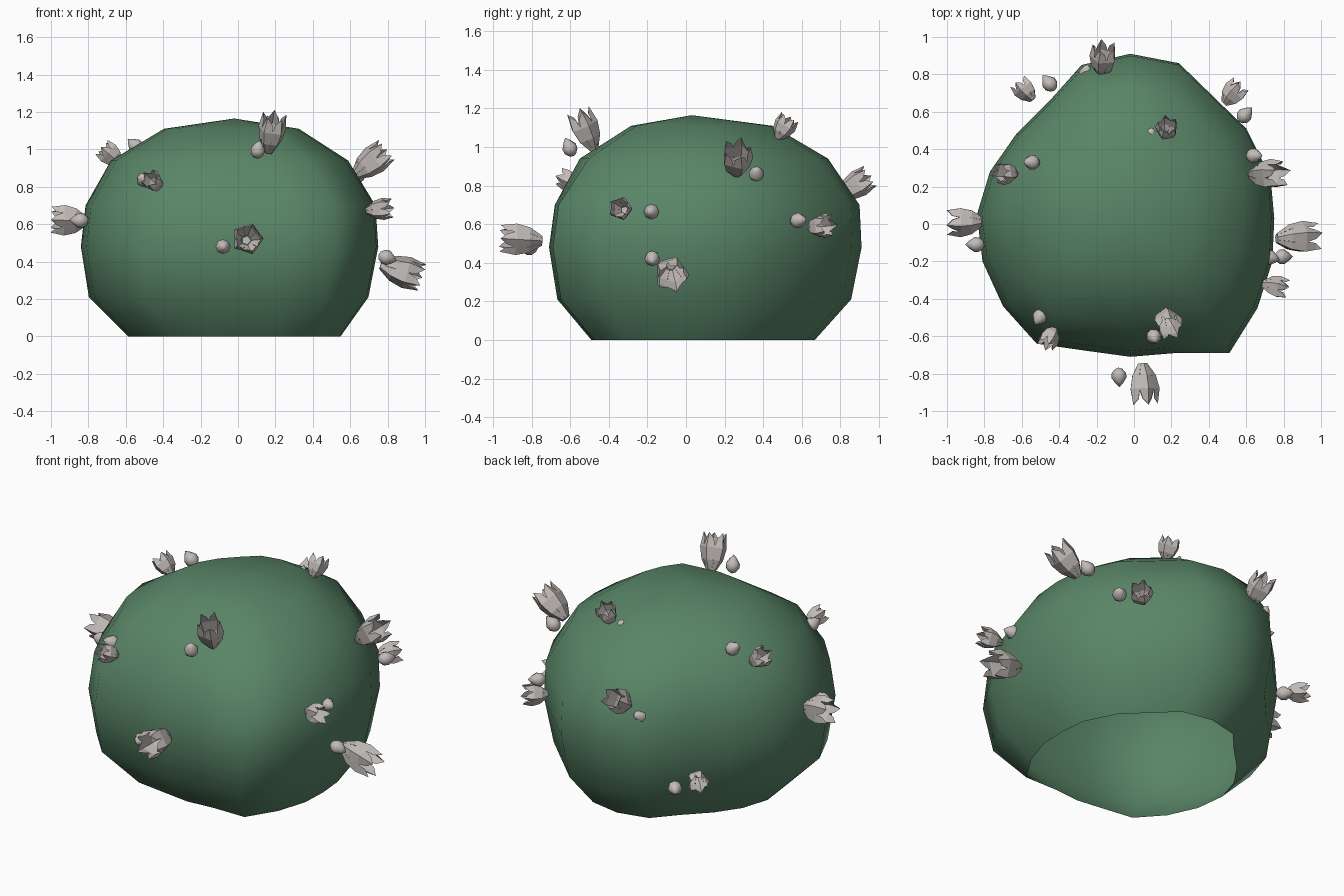
import bpy, bmesh, math
from mathutils import Vector

if "Cube" in bpy.data.objects:
    bpy.data.objects.remove(bpy.data.objects["Cube"])


def material(name, rgb):
    m = bpy.data.materials.new(name)
    m.diffuse_color = (*rgb, 1)
    m.use_nodes = True
    m.node_tree.nodes["Principled BSDF"].inputs["Base Color"].default_value = m.diffuse_color
    return m


GREEN = material("leaf green", (0.10, 0.235, 0.135))
GREY = material("petal grey", (0.54, 0.50, 0.48))


def finish(name, bm, mat, smooth):
    bmesh.ops.remove_doubles(bm, verts=bm.verts, dist=1e-5)
    me = bpy.data.meshes.new(name)
    for f in bm.faces:
        f.smooth = smooth
    bm.to_mesh(me)
    bm.free()
    me.materials.append(mat)
    ob = bpy.data.objects.new(name, me)
    bpy.context.collection.objects.link(ob)
    return ob


def skin(bm, rings):
    """Bridge closed rings of equal length."""
    n = len(rings[0])
    for a, b in zip(rings, rings[1:]):
        for i in range(n):
            j = (i + 1) % n
            bm.faces.new((a[i], a[j], b[j], b[i]))


# Bush: one lopsided plan outline, scaled ring by ring, open underneath
CENTRE = Vector((-0.045, 0.095))
OUTLINE = [(-.02, .91), (-.28, .85), (-.45, .66), (-.63, .48), (-.77, .28), (-.84, .05),
           (-.81, -.2), (-.70, -.44), (-.52, -.64), (-.24, -.68), (-.02, -.71), (.22, -.69),
           (.51, -.69), (.66, -.45), (.74, -.2), (.75, .03), (.73, .25), (.60, .51), (.24, .86)]
# height, scale, ring centre
RINGS = [(0, .715, -.02, .085), (.21, .94, -.05, .09), (.48, 1, -.045, .095),
         (.70, .975, -.04, .105), (.94, .80, -.045, .09), (1.11, .455, -.035, .08)]
bm = bmesh.new()
rings = []
for z, s, cx, cy in RINGS:
    ring = []
    for p in OUTLINE:
        d = (Vector(p) - CENTRE) * s
        # the crown rounds off towards an even circle
        if z > .9:
            d = d.lerp(d.normalized() * .79 * s, .3)
        ring.append(bm.verts.new((cx + d.x, cy + d.y, z)))
    rings.append(ring)
skin(bm, rings)
apex = bm.verts.new((-.02, .03, 1.165))
for i, v in enumerate(rings[-1]):
    bm.faces.new((v, rings[-1][(i + 1) % len(OUTLINE)], apex))
finish("bush", bm, GREEN, True)


def place(ob, centre, direction, length):
    d = Vector(direction).normalized()
    ob.rotation_mode = 'QUATERNION'
    ob.rotation_quaternion = d.to_track_quat('Z', 'Y')
    ob.location = Vector(centre) - d * length / 2


def flower(name, centre, direction, length, width):
    """Half-open bell of five folded, pointed petals."""
    bm = bmesh.new()
    # height, mid radius, edge radius, half angle
    rows = [(0, .16, .14, .62), (.3, .42, .35, .62), (.62, .52, .42, .66), (.85, .47, .36, .45)]
    for k in range(5):
        a = k * math.tau / 5

        def pt(r, ang, h):
            return bm.verts.new((r * width * math.cos(ang), r * width * math.sin(ang), h * length))
        cols = [[pt(e, a - w, h), pt(m, a, h), pt(e, a + w, h)] for h, m, e, w in rows]
        for p, q in zip(cols, cols[1:]):
            for i in range(2):
                bm.faces.new((p[i], p[i + 1], q[i + 1], q[i]))
        tip = pt(.44, a, 1)
        for i in range(2):
            bm.faces.new((cols[-1][i], cols[-1][i + 1], tip))
    # closed base
    bm.faces.new([bm.verts.new((.15 * width * math.cos(i * math.tau / 5),
                                .15 * width * math.sin(i * math.tau / 5), 0))
                  for i in reversed(range(5))])
    place(finish(name, bm, GREY, False), centre, direction, length)


def bud(name, centre, direction, length=.105, radius=.04):
    """Small pointed egg."""
    bm = bmesh.new()
    rings = [[bm.verts.new((r * radius * math.cos(i * math.tau / 8),
                            r * radius * math.sin(i * math.tau / 8), h * length))
              for i in range(8)] for h, r in [(.07, .5), (.28, .95), (.52, 1), (.78, .55)]]
    skin(bm, rings)
    for ring, h in ((rings[0][::-1], 0), (rings[-1], 1)):
        end = bm.verts.new((0, 0, h * length))
        for i in range(8):
            bm.faces.new((ring[i], ring[(i + 1) % 8], end))
    place(finish(name, bm, GREY, True), centre, direction, length)


# Each pair: flower centre, facing direction, length, width, bud centre
PAIRS = [
    ((.05, -.855, .52), (.05, -1, .06), .22, .165, (-.08, -.82, .48)),
    ((.875, -.075, .35), (1, .03, -.32), .235, .175, (.80, -.175, .42)),
    ((.71, .265, .93), (1, 0, .8), .22, .16, (.645, .365, .865)),
    ((.755, -.335, .68), (1, -.25, .1), .14, .12, (.73, -.18, .665)),
    ((.53, .695, .59), (.7, .75, .1), .14, .13, (.595, .585, .62)),
    ((.18, -.52, 1.085), (.15, -.4, .9), .22, .15, (.107, -.605, 1.0)),
    ((.175, .505, 1.10), (.05, .5, .85), .13, .12, (.09, .48, 1.04)),
    ((-.165, .875, .80), (.08, .85, .55), .19, .145, (-.255, .81, .71)),
    ((-.905, .015, .62), (-1, 0, .04), .19, .165, (-.85, -.11, .62)),
    ((-.45, -.605, .825), (-.45, -.75, .4), .12, .11, (-.505, -.50, .84)),
    ((-.68, .27, .97), (-.75, .05, .65), .13, .12, (-.55, .33, 1.02)),
    ((-.58, .715, .37), (-.6, .75, -.05), .13, .12, (-.455, .755, .30)),
]
for n, (c, d, length, width, b) in enumerate(PAIRS, 1):
    flower(f"flower_{n}", c, d, length, width)
    bud(f"bud_{n}", b, d)
